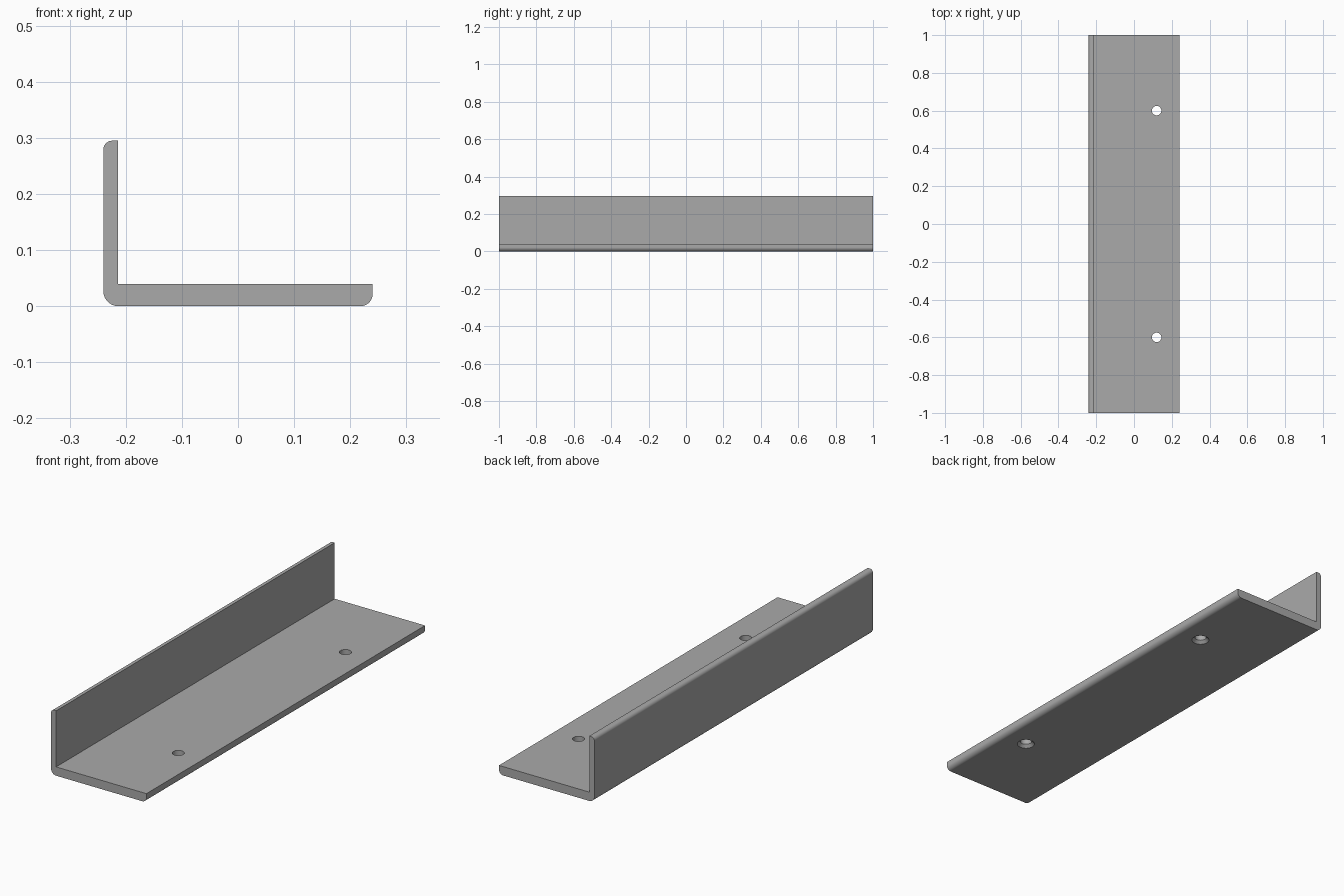
import bpy, bmesh
from math import sin, cos, radians
from mathutils import Matrix

cube = bpy.data.objects.get("Cube")
if cube:
    bpy.data.objects.remove(cube, do_unlink=True)

HALF_W, HEIGHT, HALF_L = 0.24, 0.295, 1.0
WALL_X, PLATE_Z = -0.214, 0.04        # inner faces of wall and base plate
HOLE_X, HOLE_Y = 0.12, 0.6

grey = bpy.data.materials.new("plain grey")
grey.use_nodes = True
colour = (0.4, 0.4, 0.4, 1)
grey.diffuse_color = colour
grey.node_tree.nodes["Principled BSDF"].inputs["Base Color"].default_value = colour


def arc(cx, cz, r, start, steps=10):
    """Quarter circle, counter-clockwise from the start angle."""
    angles = [radians(start + 90 * i / steps) for i in range(steps + 1)]
    return [(cx + r * cos(a), cz + r * sin(a)) for a in angles]


def make_object(name, bm):
    bmesh.ops.recalc_face_normals(bm, faces=bm.faces)
    mesh = bpy.data.meshes.new(name)
    bm.to_mesh(mesh)
    bm.free()
    mesh.materials.append(grey)
    obj = bpy.data.objects.new(name, mesh)
    bpy.context.collection.objects.link(obj)
    return obj


# Angle section with rounded outer corners, extruded along y
r_heel, r_toe, r_top = 0.027, 0.022, 0.016
profile = (
    arc(-HALF_W + r_heel, r_heel, r_heel, 180)
    + arc(HALF_W - r_toe, r_toe, r_toe, 270)
    + [(HALF_W, PLATE_Z), (WALL_X, PLATE_Z), (WALL_X, HEIGHT)]
    + arc(-HALF_W + r_top, HEIGHT - r_top, r_top, 90)
)
bm = bmesh.new()
face = bm.faces.new([bm.verts.new((x, -HALF_L, z)) for x, z in profile])
ext = bmesh.ops.extrude_face_region(bm, geom=[face])
moved = [v for v in ext["geom"] if isinstance(v, bmesh.types.BMVert)]
bmesh.ops.translate(bm, verts=moved, vec=(0, 2 * HALF_L, 0))
bracket = make_object("angle_bracket", bm)


# Screw holes, countersunk from the underside: (radius, z) rings of the cutter
rings = [(0.051, -0.013), (0.025, 0.013), (0.025, 0.08)]
for name, y in (("front_hole_cutter", -HOLE_Y), ("back_hole_cutter", HOLE_Y)):
    bm = bmesh.new()
    loops = []
    for r, z in rings:
        made = bmesh.ops.create_circle(bm, segments=32, radius=r, cap_ends=False,
                                       matrix=Matrix.Translation((HOLE_X, y, z)))
        loops.append(made["verts"])
    for low, high in zip(loops, loops[1:]):
        for i in range(len(low)):
            j = (i + 1) % len(low)
            bm.faces.new((low[i], low[j], high[j], high[i]))
    bm.faces.new(loops[0][::-1])
    bm.faces.new(loops[-1])
    cutter = make_object(name, bm)
    cutter.hide_render = True
    cutter.hide_viewport = True
    cut = bracket.modifiers.new("cut " + name, 'BOOLEAN')
    cut.operation = 'DIFFERENCE'
    cut.solver = 'EXACT'
    cut.object = cutter

# Apply the cuts and discard the cutters
bpy.context.view_layer.update()
cut_mesh = bpy.data.meshes.new_from_object(
    bracket.evaluated_get(bpy.context.evaluated_depsgraph_get()))
for mod in list(bracket.modifiers):
    helper = mod.object
    bracket.modifiers.remove(mod)
    bpy.data.objects.remove(helper, do_unlink=True)
bracket.data = cut_mesh
cut_mesh.name = "angle_bracket"

# Smooth rounded edges, crisp corners
bpy.ops.object.select_all(action='DESELECT')
bracket.select_set(True)
bpy.context.view_layer.objects.active = bracket
bpy.ops.object.shade_smooth_by_angle(angle=radians(30))
weighted = bracket.modifiers.new("flat sides", 'WEIGHTED_NORMAL')
weighted.keep_sharp = True
